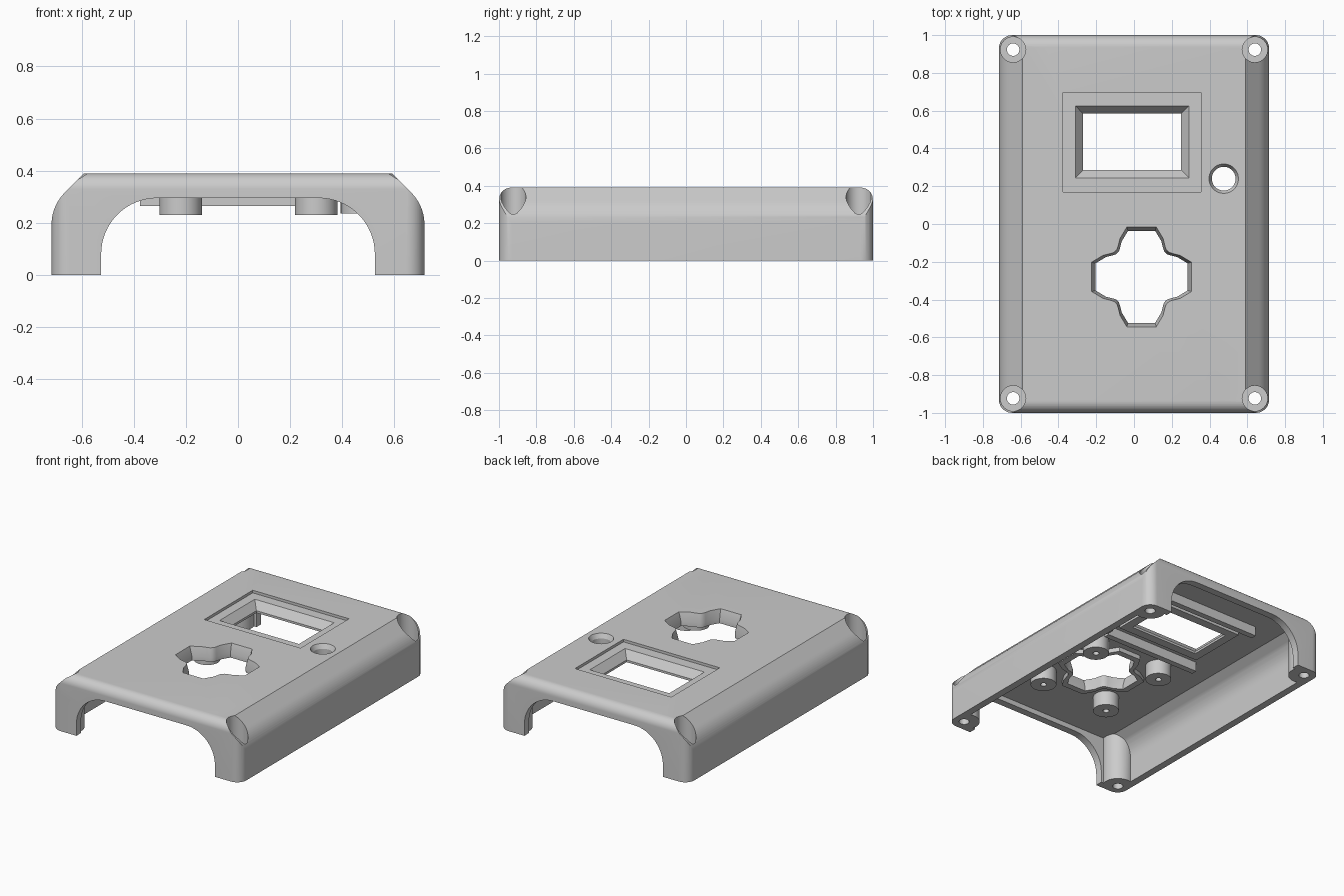
import bpy, bmesh
from math import sin, cos, pi

if "Cube" in bpy.data.objects:
    bpy.data.objects.remove(bpy.data.objects["Cube"])

grey = bpy.data.materials.new("light_grey_plastic")
grey.use_nodes = True
colour = (0.6, 0.6, 0.6, 1)
grey.diffuse_color = colour
grey.node_tree.nodes["Principled BSDF"].inputs["Base Color"].default_value = colour


def prism(name, pts, lo, hi, axis="z", end_pts=None):
    """Solid between an outline at lo and an outline at hi along an axis."""
    place = {"x": lambda u, v, w: (w, u, v),
             "y": lambda u, v, w: (u, w, v),
             "z": lambda u, v, w: (u, v, w)}[axis]
    bm = bmesh.new()
    a = [bm.verts.new(place(u, v, lo)) for u, v in pts]
    b = [bm.verts.new(place(u, v, hi)) for u, v in (end_pts or pts)]
    bm.faces.new(a)
    bm.faces.new(b)
    for i in range(len(a)):
        j = (i + 1) % len(a)
        bm.faces.new((a[i], a[j], b[j], b[i]))
    bmesh.ops.recalc_face_normals(bm, faces=bm.faces)
    mesh = bpy.data.meshes.new(name)
    bm.to_mesh(mesh)
    bm.free()
    mesh.materials.append(grey)
    obj = bpy.data.objects.new(name, mesh)
    bpy.context.collection.objects.link(obj)
    return obj


def combine(target, tool, operation="DIFFERENCE"):
    """Apply a boolean and discard the tool."""
    mod = target.modifiers.new("cut", "BOOLEAN")
    mod.object, mod.operation, mod.solver = tool, operation, "EXACT"
    bpy.context.view_layer.objects.active = target
    bpy.ops.object.modifier_apply(modifier=mod.name)
    bpy.data.objects.remove(tool)


def arc(cx, cy, r, start, end, n=10):
    angles = [start + (end - start) * i / n for i in range(n + 1)]
    return [(cx + r * cos(t), cy + r * sin(t)) for t in angles]


def circle(cx, cy, r, n=40):
    return arc(cx, cy, r, 0, 2 * pi, n)[:-1]


def rect(x0, x1, y0, y1):
    return [(x0, y0), (x1, y0), (x1, y1), (x0, y1)]


def mirrored(half):
    """Close a right-hand profile with its left-hand mirror."""
    return half + [(-u, v) for u, v in reversed(half)]


def rounded(w, h, r):
    return mirrored(arc(w - r, r - h, r, -pi / 2, 0) + arc(w - r, h - r, r, 0, pi / 2))


def shoulder(wall, spring, r, top_x, top):
    """Straight side, curved shoulder, then a slope up to the flat top."""
    return mirrored([(wall, -0.1)] + arc(wall - r, spring, r, 0, pi / 4) + [(top_x, top)])


W, L, H = 0.715, 1.0, 0.39
CORNERS = [(x, y) for x in (-0.64, 0.64) for y in (-0.923, 0.923)]
PAD = (0.04, -0.28)
BUTTON = (0.475, 0.24)
STANDOFFS = [(PAD[0] + x, PAD[1] + y) for x in (-0.26, 0.26) for y in (-0.26, 0.26)]

# Outer body: rounded plan, sloped long sides, rounded end edges
case = prism("case_shell", rounded(W, L, 0.07), 0, H)
combine(case, prism("side_profile", shoulder(W, 0.195, 0.17, 0.59, H), -1.2, 1.2, "y"), "INTERSECT")
ends = mirrored([(L, -0.1)] + arc(L - 0.065, H - 0.065, 0.065, 0, pi / 2))
combine(case, prism("end_profile", ends, -1, 1, "x"), "INTERSECT")

# Direction-pad outline: one octant reflected into a cross
octant = [(0.078, 0.265), (0.114, 0.205), (0.124, 0.165), (0.13, 0.147), (0.138, 0.138)]
quarter = [(v, u) for u, v in octant[:-1]] + octant[::-1]


def pad(scale):
    cross = mirrored([(u, -v) for u, v in reversed(quarter)] + quarter)
    return [(PAD[0] + u * scale, PAD[1] + v * scale) for u, v in cross]


# Cavity, with the internal features left standing in it
cavity = prism("cavity", shoulder(0.665, 0.17, 0.17, 0.56, 0.33), -0.95, 0.95, "y")
for x, y in CORNERS:
    combine(cavity, prism("corner_post", circle(x, y, 0.1), -0.2, 0.5))
for x, y in STANDOFFS:
    combine(cavity, prism("standoff", circle(x, y, 0.082), 0.23, 0.5))
combine(cavity, prism("button_boss", circle(*BUTTON, 0.081), 0.235, 0.5))
combine(cavity, prism("pad_rim", pad(1.08), 0.3, 0.5))
combine(cavity, prism("window_rim", rect(-0.33, 0.31, 0.225, 0.645), 0.305, 0.5))
for y in (0.13, 0.72):
    combine(cavity, prism("screen_rail", rect(-0.375, 0.355, y, y + 0.04), 0.265, 0.5))
combine(case, cavity)

# Arched openings in both end walls
arch = mirrored([(0.525, -0.1)] + arc(0.31, 0.08, 0.215, 0, pi / 2, 16))
for y in (-1, 1):
    combine(case, prism("arch", arch, y - 0.09, y + 0.09, "y"))

# Corner screw holes with deep counterbores
for x, y in CORNERS:
    combine(case, prism("counterbore", circle(x, y, 0.067), 0.1, 0.6))
    combine(case, prism("screw_hole", circle(x, y, 0.033), -0.1, 0.2))
for x, y in STANDOFFS:
    combine(case, prism("pilot_hole", circle(x, y, 0.02, 20), 0.2, 0.32))

# Screen recess and bevelled window
combine(case, prism("recess", rect(-0.375, 0.355, 0.17, 0.695), H - 0.018, 0.5))
combine(case, prism("window_bevel", rect(-0.27, 0.25, 0.285, 0.585), 0.32, H - 0.01,
                    end_pts=rect(-0.317, 0.297, 0.238, 0.632)))
combine(case, prism("window", rect(-0.27, 0.25, 0.285, 0.585), 0.2, 0.35))

# Button hole and cross-shaped opening
combine(case, prism("button_bevel", circle(*BUTTON, 0.063), 0.36, H + 0.01,
                    end_pts=circle(*BUTTON, 0.083)))
combine(case, prism("button_hole", circle(*BUTTON, 0.063), 0.1, 0.5))
combine(case, prism("pad_bevel", pad(0.92), 0.33, H + 0.01, end_pts=pad(1.01)))
combine(case, prism("pad_hole", pad(0.92), 0.2, 0.36))

# Smooth curved surfaces, crisp edges
bpy.ops.object.select_all(action="DESELECT")
case.select_set(True)
bpy.context.view_layer.objects.active = case
bpy.ops.object.shade_smooth_by_angle(angle=pi / 7)
